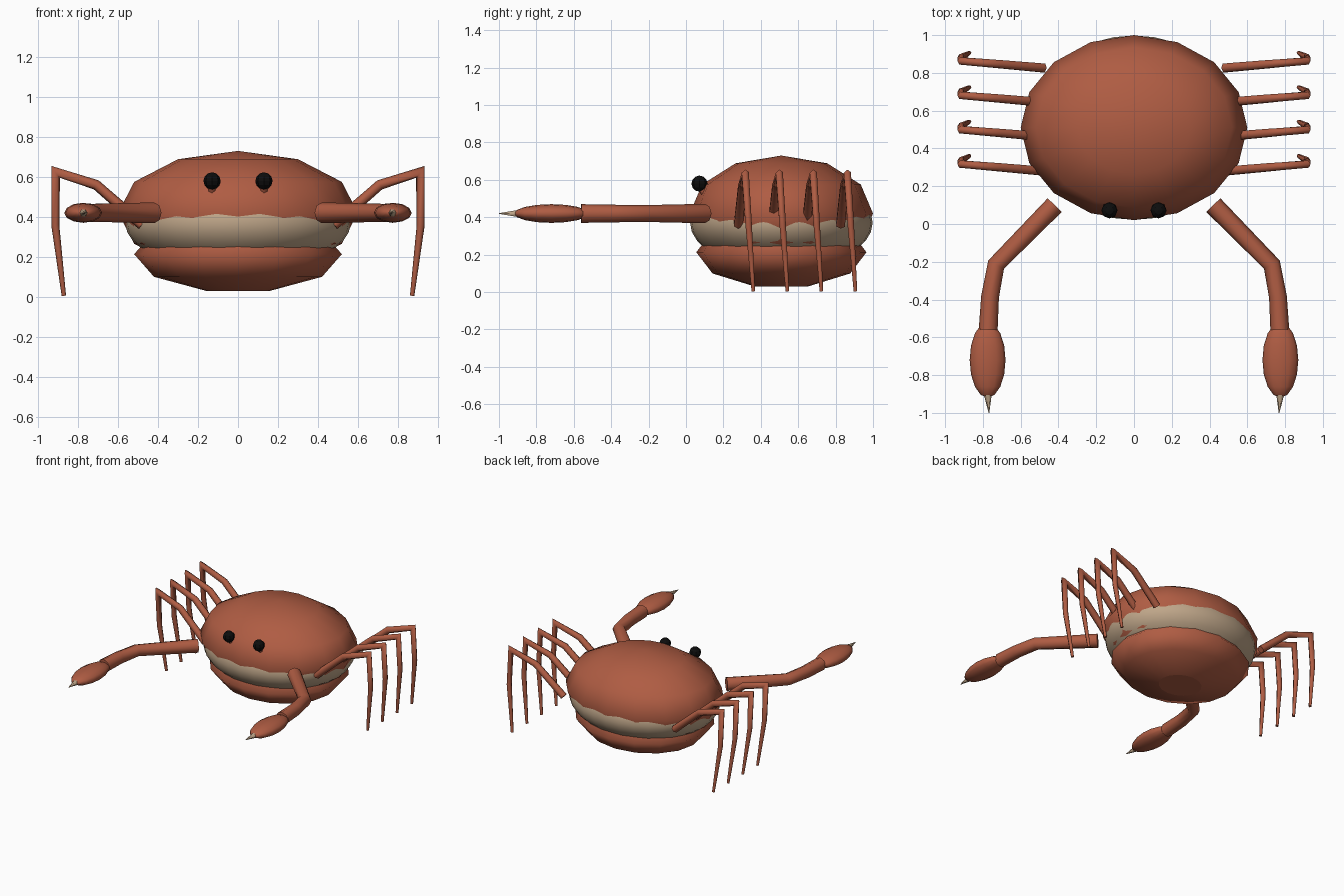
import bpy, bmesh, math
from mathutils import Vector, Matrix

if "Cube" in bpy.data.objects:
    bpy.data.objects.remove(bpy.data.objects["Cube"])


def material(name, rgb):
    m = bpy.data.materials.new(name)
    m.diffuse_color = (*rgb, 1)
    m.use_nodes = True
    m.node_tree.nodes["Principled BSDF"].inputs["Base Color"].default_value = m.diffuse_color
    return m


RED = material("shell red", (0.43, 0.108, 0.056))
TAN = material("belly tan", (0.52, 0.38, 0.25))
BLACK = material("eye black", (0.004, 0.004, 0.004))


def finish(bm, name, mat, smooth=True):
    bmesh.ops.recalc_face_normals(bm, faces=bm.faces)
    me = bpy.data.meshes.new(name)
    bm.to_mesh(me)
    bm.free()
    me.materials.append(mat)
    for p in me.polygons:
        p.use_smooth = smooth and len(p.vertices) < 6
    ob = bpy.data.objects.new(name, me)
    bpy.context.collection.objects.link(ob)
    return ob


def ellipsoid(name, mat, centre, radii, u, v, smooth=True, axis_y=False):
    bm = bmesh.new()
    bmesh.ops.create_uvsphere(bm, u_segments=u, v_segments=v, radius=1)
    if axis_y:
        bm.transform(Matrix.Rotation(math.pi / 2, 4, 'X'))
    bm.transform(Matrix.Translation(centre) @ Matrix.Diagonal((*radii, 1)))
    return finish(bm, name, mat, smooth)


def loft(bm, rings):
    """Skin a list of equal rings and cap both ends."""
    n = len(rings[0])
    for a, b in zip(rings, rings[1:]):
        for i in range(n):
            j = (i + 1) % n
            bm.faces.new((a[i], a[j], b[j], b[i]))
    bm.faces.new(rings[0])
    bm.faces.new(rings[-1])


def tube(name, mat, points, radii, sides=8, up=(0, 1, 0)):
    """Tapered tube along a path, with mitred joints."""
    bm = bmesh.new()
    pts = [Vector(p) for p in points]
    rings = []
    for k, p in enumerate(pts):
        d0 = (p - pts[k - 1]).normalized() if k else (pts[1] - p).normalized()
        d1 = (pts[k + 1] - p).normalized() if k < len(pts) - 1 else d0
        t = (d0 + d1).normalized()
        s = Vector(up).cross(t).normalized()
        w = t.cross(s).normalized()
        miter = 1 / max(0.6, t.dot(d0))
        rings.append([bm.verts.new(p + radii[k] * (
            s * miter * math.cos(2 * math.pi * i / sides) + w * math.sin(2 * math.pi * i / sides)))
            for i in range(sides)])
    loft(bm, rings)
    return finish(bm, name, mat)


# Body: upper shell, tan middle, flat-bottomed lower shell
ellipsoid("upper_shell", RED, (0, 0.51, 0.42), (0.60, 0.49, 0.31), 16, 6)
ellipsoid("belly_band", TAN, (0, 0.51, 0.37), (0.565, 0.488, 0.25), 32, 16)

bm = bmesh.new()
rings = []
for deg in (-72, -36, 0, 36, 72):
    a = math.radians(deg)
    rings.append([bm.verts.new((0.52 * math.cos(a) * math.cos(math.tau * i / 16),
                                0.51 + 0.455 * math.cos(a) * math.sin(math.tau * i / 16),
                                0.213 + 0.193 * math.sin(a))) for i in range(16)])
loft(bm, rings)
finish(bm, "lower_shell", RED)

for side, sx in (("left", -1), ("right", 1)):
    # Eye on a short stalk
    ellipsoid(f"{side}_eye", BLACK, (sx * 0.13, 0.072, 0.58), (0.043,) * 3, 8, 6, False)
    tube(f"{side}_eye_stalk", RED, [(sx * 0.13, 0.13, 0.48), (sx * 0.13, 0.075, 0.57)],
         [0.02, 0.02], 6, (1, 0, 0))

    # Claw arm, claw and pincer tip
    arm = [(sx * 0.42, 0.10, 0.42), (sx * 0.73, -0.215, 0.42),
           (sx * 0.762, -0.385, 0.42), (sx * 0.772, -0.56, 0.42)]
    tube(f"{side}_claw_arm", RED, arm, [0.052, 0.045, 0.047, 0.05], 8, (0, 0, 1)).data
    ellipsoid(f"{side}_claw", RED, (sx * 0.775, -0.72, 0.42), (0.095, 0.20, 0.05), 12, 8, axis_y=True)
    tube(f"{side}_pincer_tip", TAN, [(sx * 0.775, -0.88, 0.42), (sx * 0.768, -1.0, 0.42)],
         [0.025, 0.002], 6, (0, 0, 1))

    # Four walking legs
    for n in range(4):
        y = 0.28 + 0.182 * n
        tube(f"{side}_leg_{n + 1}", RED,
             [(sx * 0.48, y, 0.36), (sx * 0.71, y + 0.02, 0.56), (sx * 0.913, y + 0.037, 0.625),
              (sx * 0.915, y + 0.055, 0.36), (sx * 0.872, y + 0.08, 0.005)],
             [0.027, 0.025, 0.022, 0.02, 0.011], 6)
